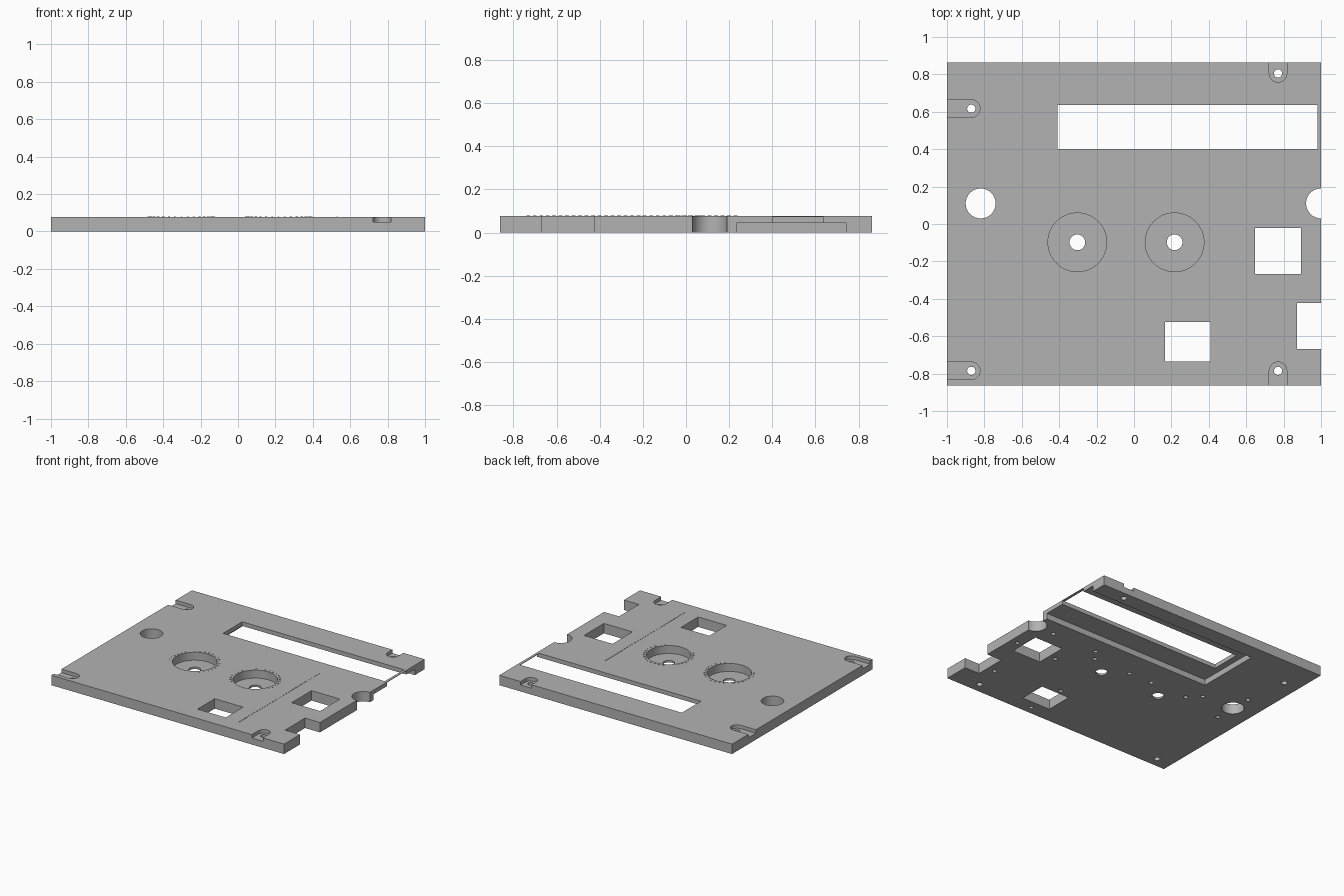
import bpy, math

if "Cube" in bpy.data.objects:
    bpy.data.objects.remove(bpy.data.objects["Cube"])

T = 0.077  # plate thickness

grey = bpy.data.materials.new("panel grey")
grey.diffuse_color = (0.45, 0.45, 0.45, 1)
grey.use_nodes = True
grey.node_tree.nodes["Principled BSDF"].inputs["Base Color"].default_value = grey.diffuse_color


def box(name, x0, x1, y0, y1, z0, z1):
    bpy.ops.mesh.primitive_cube_add(size=1, location=((x0 + x1) / 2, (y0 + y1) / 2, (z0 + z1) / 2))
    ob = bpy.context.object
    ob.name = name
    ob.scale = (x1 - x0, y1 - y0, z1 - z0)
    bpy.ops.object.transform_apply(location=True, rotation=True, scale=True)
    return ob


def cylinder(name, x, y, r, z0, z1, n=48):
    bpy.ops.mesh.primitive_cylinder_add(vertices=n, radius=r, depth=z1 - z0, location=(x, y, (z0 + z1) / 2))
    ob = bpy.context.object
    ob.name = name
    return ob


panel = box("front_panel", -1, 1, -0.863, 0.863, 0, T)


def cut(cutter):
    mod = panel.modifiers.new("cut", "BOOLEAN")
    mod.operation = "DIFFERENCE"
    mod.solver = "EXACT"
    mod.object = cutter
    bpy.context.view_layer.objects.active = panel
    bpy.ops.object.modifier_apply(modifier=mod.name)
    bpy.data.objects.remove(cutter)


LO, HI = -0.05, 0.15

# Display recess underneath, and its window with a thin bridge at the right edge
cut(box("recess", -0.46, 1.1, 0.233, 0.742, LO, 0.045))
cut(box("window", -0.41, 0.98, 0.402, 0.637, LO, HI))
cut(box("window_end", 0.97, 1.1, 0.402, 0.637, LO, T - 0.004))

# Square openings and edge notch
for x0, x1, y0, y1 in ((0.647, 0.892, -0.267, -0.022),
                       (0.166, 0.41, -0.735, -0.523),
                       (0.872, 1.1, -0.667, -0.423)):
    cut(box("opening", x0, x1, y0, y1, LO, HI))

# Round openings
cut(cylinder("round_opening", -0.82, 0.11, 0.08, LO, HI))
cut(cylinder("edge_opening", 1.0, 0.11, 0.08, LO, HI))

# Knob wells with shaft holes
knobs = ((-0.303, -0.098), (0.217, -0.098))
for x, y in knobs:
    cut(cylinder("knob_well", x, y, 0.157, 0.015, HI, 64))
    cut(cylinder("shaft_hole", x, y, 0.042, LO, HI, 32))

# Screw slots: round end, channel to the nearest edge, screw hole
for x, y, dx, dy in ((-0.87, 0.617, -1, 0), (-0.87, -0.785, -1, 0),
                     (0.77, 0.805, 0, 1), (0.77, -0.785, 0, -1)):
    r = 0.047
    cut(cylinder("slot_end", x, y, r, 0.05, HI, 32))
    if dx:
        cut(box("slot", -1.1, x, y - r, y + r, 0.05, HI))
    else:
        ya, yb = sorted((y, dy * 1.0))
        cut(box("slot", x - r, x + r, ya, yb, 0.05, HI))
    cut(cylinder("screw_hole", x, y, 0.022, LO, HI, 24))

# Blind mounting holes underneath
for x, y in ((0.94, -0.165), (0.59, -0.165), (0.82, 0.27), (0.82, -0.055),
             (0.81, -0.57), (0.27, -0.485), (0.28, -0.80),
             (0.44, 0.10), (0.375, 0.015), (0.055, 0.015), (-0.145, 0.015),
             (-0.465, 0.015), (-0.55, 0.10), (-0.825, 0.27), (-0.82, -0.055)):
    if (x, y) in ((0.82, 0.27), (0.82, -0.055)):
        continue
    cut(cylinder("mount_hole", x, y, 0.016, LO, 0.03, 16))
cut(cylinder("mount_hole", 0.83, 0.10, 0.016, LO, 0.03, 16))

# Raised tick marks around each knob well
marks = []
for x, y in knobs:
    for i in range(25):
        a = math.radians(-45 + i * 270 / 24)
        m = box("tick", -0.006, 0.006, -0.003, 0.003, T - 0.001, T + 0.002)
        m.rotation_euler.z = a
        m.location = (x + 0.174 * math.cos(a), y + 0.174 * math.sin(a), 0)
        # box geometry is in world space around the origin, so location moves it directly
        marks.append(m)

# Raised dashed divider line
for i in range(33):
    y = -0.74 + i * 0.03
    marks.append(box("dash", 0.526, 0.532, y, y + 0.018, T - 0.001, T + 0.002))

bpy.ops.object.select_all(action="DESELECT")
for m in marks:
    m.select_set(True)
bpy.context.view_layer.objects.active = marks[0]
bpy.ops.object.join()
marks[0].name = "raised_marks"

for ob in (panel, marks[0]):
    ob.data.materials.clear()
    ob.data.materials.append(grey)

# Smooth bores, sharp edges
bpy.ops.object.select_all(action="DESELECT")
panel.select_set(True)
bpy.context.view_layer.objects.active = panel
bpy.ops.object.shade_smooth_by_angle(angle=math.radians(30))
